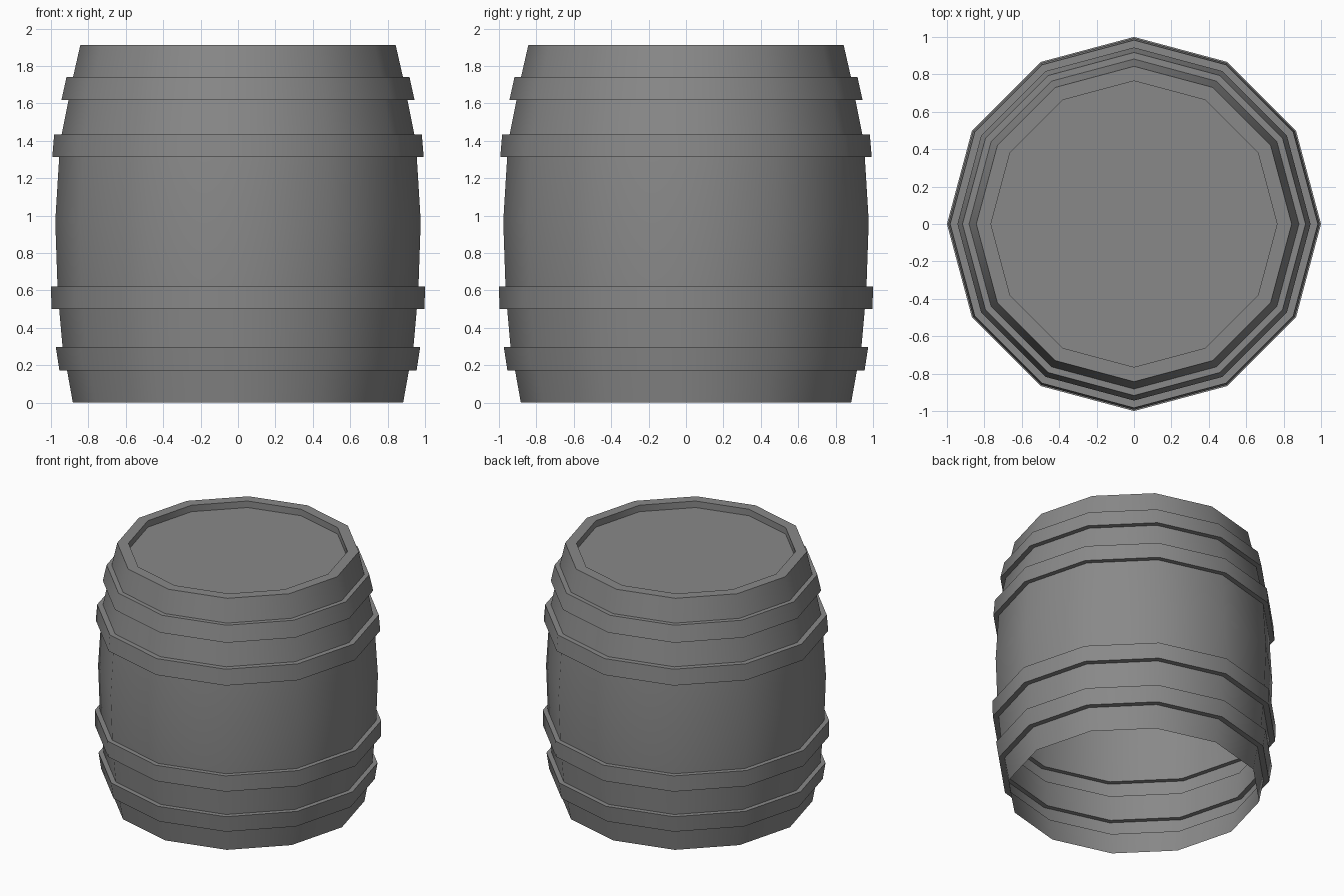
import bpy, bmesh
from math import sin, cos, tau, radians

if "Cube" in bpy.data.objects:
    bpy.data.objects.remove(bpy.data.objects["Cube"])

SIDES = 12

# Outer wall with four raised hoops, then rim and recessed lid: (radius, z)
profile = [
    (0.883, 0.00), (0.914, 0.173),
    (0.955, 0.173), (0.974, 0.297),     # lowest hoop
    (0.938, 0.297), (0.956, 0.50),
    (0.997, 0.50), (1.00, 0.622),       # lower hoop
    (0.965, 0.622), (0.977, 0.97), (0.956, 1.312),
    (0.993, 1.312), (0.983, 1.433),     # upper hoop
    (0.943, 1.433), (0.906, 1.618),
    (0.944, 1.618), (0.917, 1.74),      # top hoop
    (0.882, 1.74), (0.843, 1.912),
    (0.765, 1.912), (0.765, 1.862),     # rim and drop to the lid
]

# Lathe the profile; the bottom stays open
bm = bmesh.new()
rings = [[bm.verts.new((r * cos(tau * i / SIDES), r * sin(tau * i / SIDES), z))
          for i in range(SIDES)] for r, z in profile]
for a, b in zip(rings, rings[1:]):
    for i in range(SIDES):
        j = (i + 1) % SIDES
        bm.faces.new((a[i], a[j], b[j], b[i]))

# Lid
bm.faces.new(rings[-1])

mesh = bpy.data.meshes.new("barrel")
bm.to_mesh(mesh)
bm.free()
barrel = bpy.data.objects.new("barrel", mesh)
bpy.context.collection.objects.link(barrel)

# Dark grey surface
grey = bpy.data.materials.new("dark_grey")
grey.diffuse_color = (0.25, 0.25, 0.25, 1)
grey.use_nodes = True
grey.node_tree.nodes["Principled BSDF"].inputs["Base Color"].default_value = grey.diffuse_color
mesh.materials.append(grey)

# Smooth round the sides, crisp at hoops and rim
bpy.context.view_layer.objects.active = barrel
barrel.select_set(True)
bpy.ops.object.shade_smooth_by_angle(angle=radians(40))
